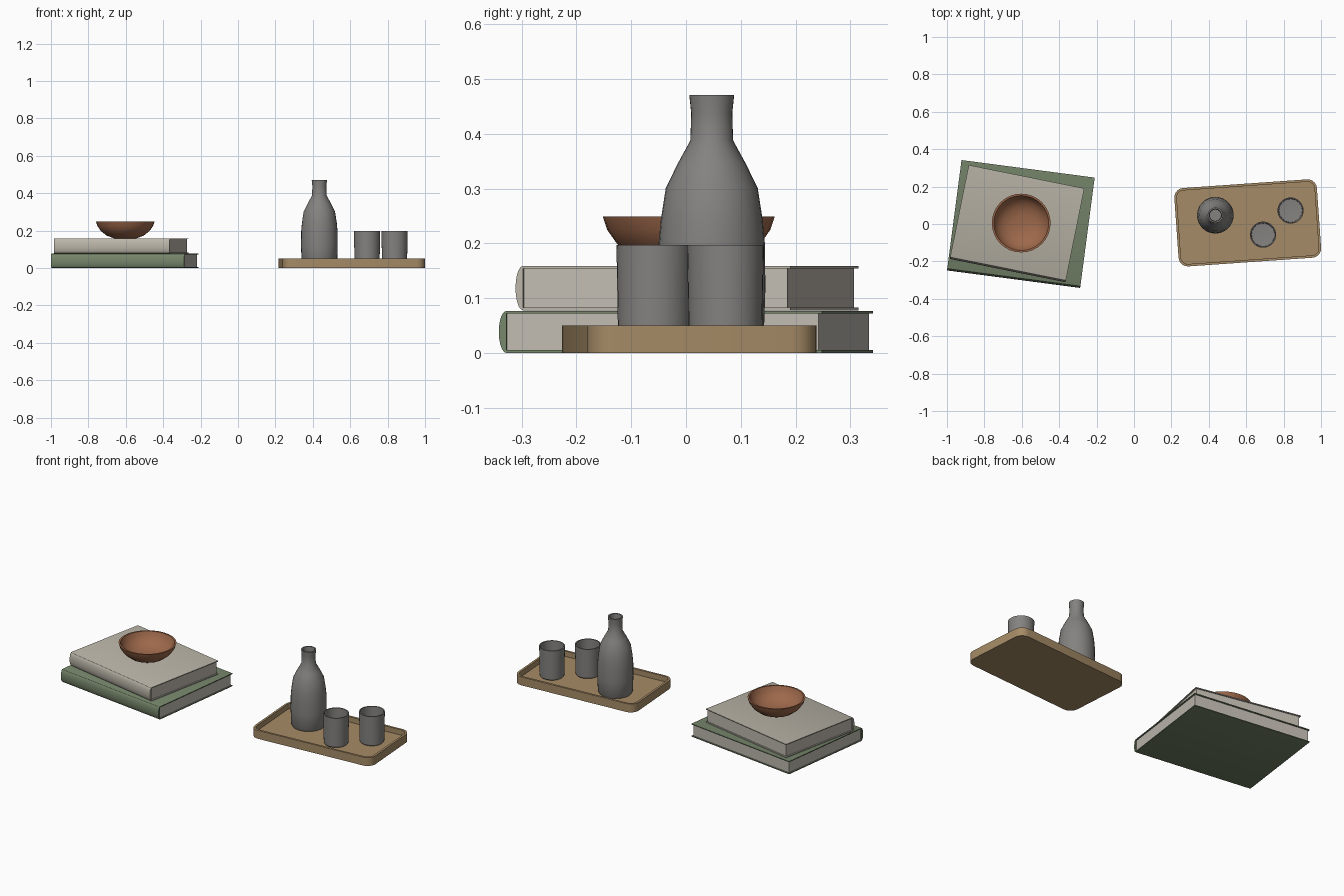
import bpy, bmesh, math

if "Cube" in bpy.data.objects:
    bpy.data.objects.remove(bpy.data.objects["Cube"])


def material(name, rgb):
    m = bpy.data.materials.new(name)
    m.diffuse_color = (*rgb, 1)
    m.use_nodes = True
    m.node_tree.nodes["Principled BSDF"].inputs["Base Color"].default_value = m.diffuse_color
    return m


GREEN = material("sage_green", (0.18, 0.235, 0.145))
LINEN = material("linen_grey", (0.49, 0.46, 0.39))
PAPER = material("paper", (0.53, 0.50, 0.44))
WOOD = material("wood", (0.38, 0.26, 0.135))
CLAY = material("terracotta", (0.34, 0.14, 0.07))
STONE = material("stoneware_grey", (0.23, 0.225, 0.215))


def finish(name, bm, mat, loc, turn=0, smooth=True):
    bmesh.ops.recalc_face_normals(bm, faces=bm.faces)
    me = bpy.data.meshes.new(name)
    bm.to_mesh(me)
    bm.free()
    ob = bpy.data.objects.new(name, me)
    bpy.context.collection.objects.link(ob)
    me.materials.append(mat)
    ob.location = loc
    ob.rotation_euler.z = math.radians(turn)
    if smooth:
        bpy.ops.object.select_all(action='DESELECT')
        ob.select_set(True)
        bpy.context.view_layer.objects.active = ob
        bpy.ops.object.shade_smooth_by_angle(angle=math.radians(30))
    return ob


def prism(points, direction):
    """Extruded polygon."""
    bm = bmesh.new()
    face = bm.faces.new([bm.verts.new(p) for p in points])
    ext = bmesh.ops.extrude_face_region(bm, geom=[face], use_keep_orig=True)
    moved = [v for v in ext["geom"] if isinstance(v, bmesh.types.BMVert)]
    bmesh.ops.translate(bm, verts=moved, vec=direction)
    return bm


def lathe(name, profile, mat, loc, sides=32):
    """Revolved profile; the ends on the axis merge into one point."""
    bm = bmesh.new()
    verts = [bm.verts.new((r, 0, z)) for r, z in profile]
    edges = [bm.edges.new(p) for p in zip(verts, verts[1:])]
    bmesh.ops.spin(bm, geom=verts + edges, axis=(0, 0, 1), cent=(0, 0, 0),
                   angle=2 * math.pi, steps=sides, use_merge=True)
    bmesh.ops.remove_doubles(bm, verts=bm.verts, dist=1e-5)
    return finish(name, bm, mat, loc)


def book(name, w, d, h, mat, loc, turn):
    t, bulge, lip = 0.005, 0.014, 0.007
    front, back = -d / 2 + bulge, d / 2
    # C-shaped cover with a rounded spine along the front
    arc = [(-w / 2, front - bulge * math.sin(a), h / 2 - h / 2 * math.cos(a))
           for a in [math.pi * i / 10 for i in range(11)]]
    x = -w / 2
    cover = arc + [(x, back, h), (x, back, h - t), (x, front, h - t),
                   (x, front, t), (x, back, t), (x, back, 0)]
    finish(name + "_cover", prism(cover, (w, 0, 0)), mat, loc, turn)
    # page block, set back under the covers
    x = -w / 2 + lip
    block = [(x, front, t), (x, back - lip, t),
             (x, back - lip, h - t), (x, front, h - t)]
    finish(name + "_pages", prism(block, (w - 2 * lip, 0, 0)),
           PAPER, loc, turn, smooth=False)


book("lower_book", 0.718, 0.595, 0.077, GREEN, (-0.605, 0, 0), -7.5)
book("upper_book", 0.631, 0.512, 0.081, LINEN, (-0.625, 0.002, 0.078), -11.4)

# bowl on the books
lathe("bowl", [(0, 0), (0.06, 0), (0.10, 0.015), (0.13, 0.039), (0.149, 0.066),
               (0.157, 0.090), (0.147, 0.090), (0.138, 0.066), (0.12, 0.043),
               (0.09, 0.023), (0.05, 0.012), (0, 0.010)],
      CLAY, (-0.603, 0.005, 0.159))

# tray with rounded corners and a sunken floor
L, D, R = 0.764, 0.42, 0.05
outline = []
for q, (sx, sy) in enumerate([(1, 1), (-1, 1), (-1, -1), (1, -1)]):
    for i in range(6):
        a = math.pi / 2 * (q + i / 5)
        outline.append((sx * (L / 2 - R) + R * math.cos(a),
                        sy * (D / 2 - R) + R * math.sin(a), 0))
bm = prism(outline, (0, 0, 0.05))
bmesh.ops.recalc_face_normals(bm, faces=bm.faces)
top = max(bm.faces, key=lambda f: f.calc_center_median().z)
bmesh.ops.inset_region(bm, faces=[top], thickness=0.013)
FLOOR = 0.018
ext = bmesh.ops.extrude_discrete_faces(bm, faces=[top])
bmesh.ops.translate(bm, verts=ext["faces"][0].verts, vec=(0, 0, FLOOR - 0.05))
finish("tray", bm, WOOD, (0.608, 0.006, 0), 4)

# bottle
lathe("bottle", [(0, 0), (0.088, 0), (0.095, 0.012), (0.098, 0.10),
                 (0.097, 0.182), (0.093, 0.225), (0.084, 0.283), (0.062, 0.328),
                 (0.039, 0.370), (0.0375, 0.42), (0.041, 0.453),
                 (0.033, 0.453), (0.030, 0.42), (0.030, 0.370), (0.054, 0.325),
                 (0.076, 0.280), (0.088, 0.18), (0.088, 0.012), (0, 0.010)],
      STONE, (0.435, 0.047, FLOOR))

# two cups
for i, (x, y) in enumerate([(0.69, -0.057), (0.837, 0.072)]):
    lathe(f"cup_{i + 1}", [(0, 0), (0.062, 0), (0.067, 0.008), (0.070, 0.179),
                           (0.064, 0.179), (0.061, 0.014), (0, 0.010)],
          STONE, (x, y, FLOOR))
